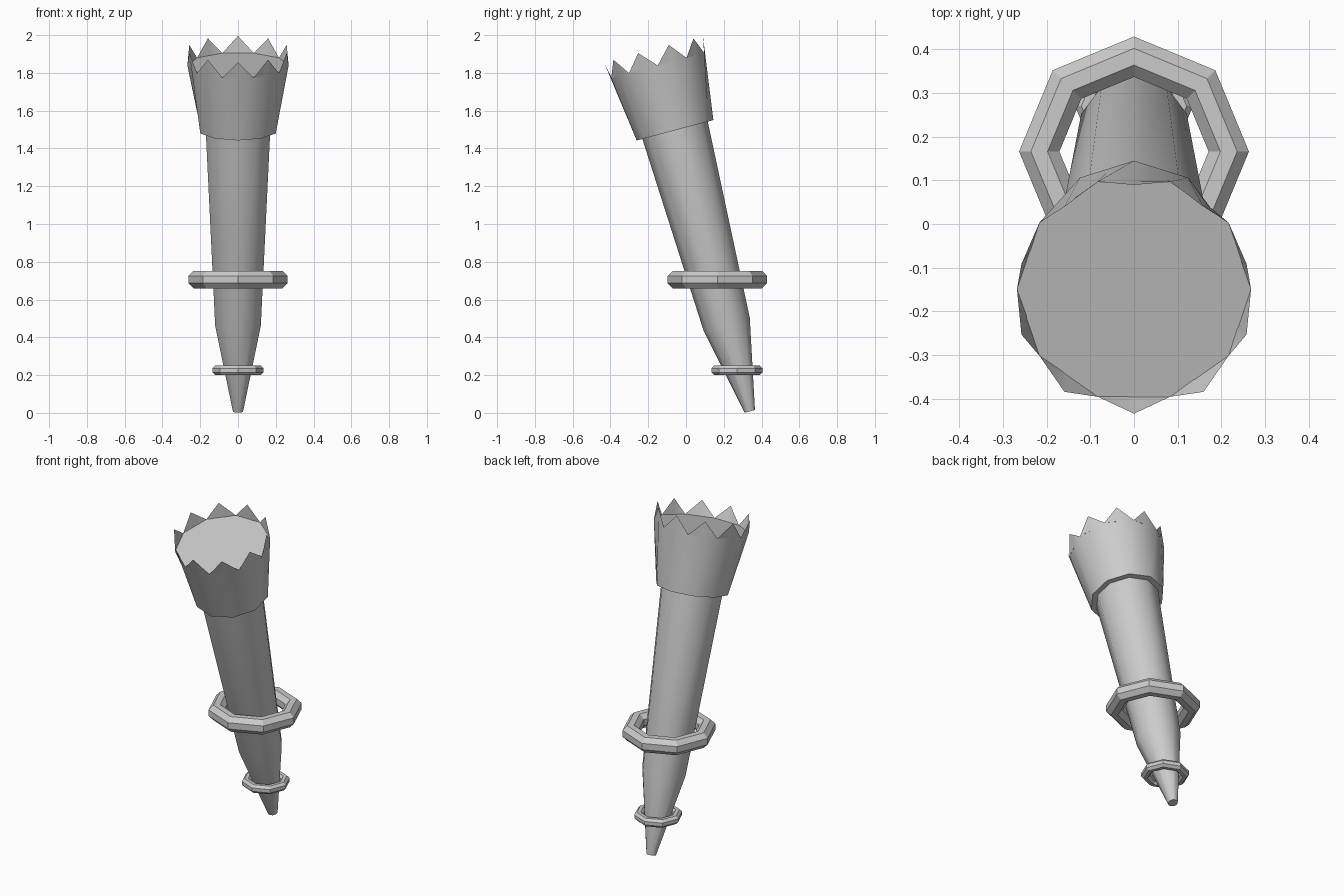
import bpy, bmesh, math
from mathutils import Matrix

if "Cube" in bpy.data.objects:
    bpy.data.objects.remove(bpy.data.objects["Cube"])

TILT = Matrix.Translation((0, 0.338, 0.008)) @ Matrix.Rotation(math.radians(14.9), 4, 'X')


def ring(bm, n, r, z):
    # vertices run around from the front; r and z may alternate
    out = []
    for i in range(n):
        a = -math.pi / 2 + 2 * math.pi * i / n
        out.append(bm.verts.new((r[i % 2] * math.cos(a), r[i % 2] * math.sin(a), z[i % 2])))
    return out


def bridge(bm, a, b):
    n = len(a)
    for i in range(n):
        j = (i + 1) % n
        bm.faces.new((a[i], a[j], b[j], b[i]))


def finish(bm, name, matrix, smooth):
    bmesh.ops.recalc_face_normals(bm, faces=bm.faces)
    me = bpy.data.meshes.new(name)
    bm.to_mesh(me)
    bm.free()
    ob = bpy.data.objects.new(name, me)
    bpy.context.collection.objects.link(ob)
    ob.matrix_world = matrix
    if smooth:
        bpy.ops.object.select_all(action='DESELECT')
        ob.select_set(True)
        bpy.context.view_layer.objects.active = ob
        bpy.ops.object.shade_smooth_by_angle(angle=math.radians(40))
    return ob


# tapered shaft with pointed foot
bm = bmesh.new()
loops = [ring(bm, 10, (r, r), (z, z)) for r, z in ((0.028, 0), (0.127, 0.479), (0.18, 1.56))]
bridge(bm, loops[0], loops[1])
bridge(bm, loops[1], loops[2])
bm.faces.new(loops[0][::-1])
bm.faces.new(loops[2])
finish(bm, "shaft", TILT, True)

# flared head with jagged edges at both ends
bm = bmesh.new()
low = ring(bm, 20, (0.21, 0.21), (1.54, 1.615))
high = ring(bm, 20, (0.271, 0.268), (1.985, 1.895))
bridge(bm, low, high)
for i in range(0, 20, 2):
    # fill between the lower teeth, and back the upper teeth
    bm.faces.new((low[i], low[(i + 2) % 20], low[i + 1]))
    bm.faces.new((high[i - 1], high[i], high[i + 1]))
bm.faces.new(low[0::2][::-1])
bm.faces.new(high[1::2])
finish(bm, "jagged_head", TILT, True)


# eight-sided level rings around the shaft
def hoop(name, y, z, major, minor):
    bm = bmesh.new()
    loops = []
    for k in range(8):
        a = math.pi / 8 + k * math.pi / 4
        r, h = major + minor * math.cos(a), minor * math.sin(a)
        loops.append(ring(bm, 8, (r, r), (h, h)))
    for k in range(8):
        bridge(bm, loops[k], loops[(k + 1) % 8])
    finish(bm, name, Matrix.Translation((0, y, z)), False)


hoop("large_ring", 0.166, 0.706, 0.217, 0.05)
hoop("small_ring", 0.27, 0.225, 0.11, 0.027)
